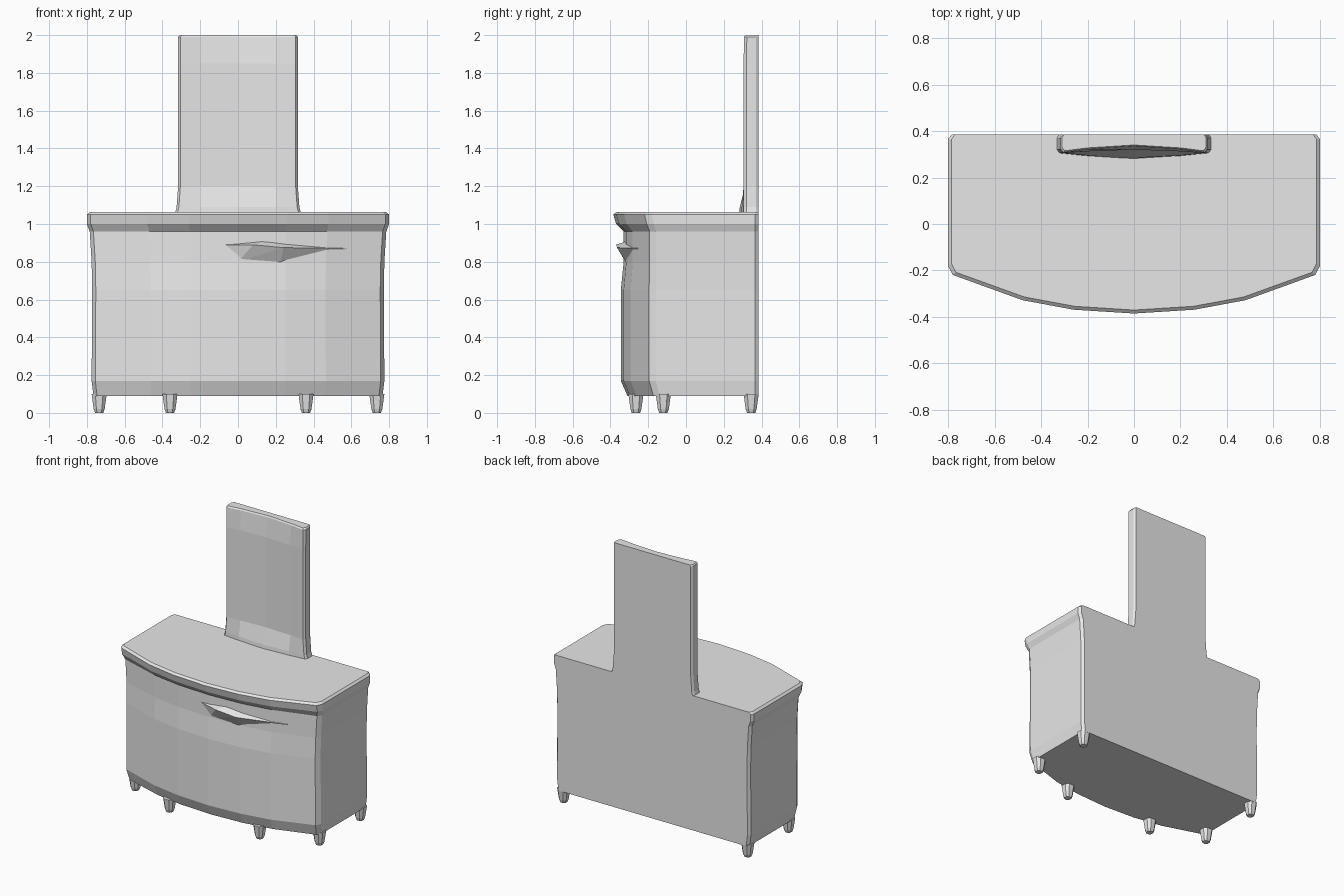
import bpy, bmesh

if "Cube" in bpy.data.objects:
    bpy.data.objects.remove(bpy.data.objects["Cube"])

grey = bpy.data.materials.new("plain grey")
grey.diffuse_color = (0.8, 0.8, 0.8, 1)
grey.use_nodes = True
grey.node_tree.nodes["Principled BSDF"].inputs["Base Color"].default_value = grey.diffuse_color


def finish(name, bm):
    bmesh.ops.recalc_face_normals(bm, faces=bm.faces)
    mesh = bpy.data.meshes.new(name)
    bm.to_mesh(mesh)
    bm.free()
    mesh.materials.append(grey)
    obj = bpy.data.objects.new(name, mesh)
    bpy.context.collection.objects.link(obj)
    return obj


def loft(name, rings):
    """Skin a stack of equal-length closed outlines and cap both ends."""
    bm = bmesh.new()
    rows = [[bm.verts.new(p) for p in ring] for ring in rings]
    n = len(rows[0])
    for a, b in zip(rows, rows[1:]):
        for i in range(n):
            j = (i + 1) % n
            bm.faces.new((a[i], a[j], b[j], b[i]))
    bm.faces.new(rows[0][::-1])
    bm.faces.new(rows[-1])
    return finish(name, bm)


def mirrored(half):
    """Outline from its right half, listed from the back to the front centre."""
    return half + [(-x, y, z) for x, y, z in half[-2::-1]]


# Bow-fronted plan: straight back and sides, curved front
BOW = [(1.0, 0.0), (0.975, 0.19), (0.6, 0.72), (0.325, 0.92), (0, 1.0)]


def bow_ring(z, half_width, side, front):
    half = [(half_width - 0.015, 0.385, z), (half_width, 0.365, z)]
    half += [(half_width * u, side + (front - side) * v, z) for u, v in BOW]
    return mirrored(half)


# Cabinet with an overhanging, slightly rounded top
loft("cabinet", [bow_ring(*r) for r in (
    (0.09, 0.765, -0.14, -0.31),
    (0.17, 0.775, -0.16, -0.345),
    (0.65, 0.772, -0.16, -0.345),
    (0.80, 0.775, -0.16, -0.33),
    (0.96, 0.785, -0.16, -0.33),
    (1.00, 0.80, -0.17, -0.37),
    (1.05, 0.80, -0.18, -0.385),
    (1.063, 0.785, -0.17, -0.37))])


# Back panel with a hollow front and a flared foot
def panel_ring(z, half_width, edge, middle):
    return mirrored([(half_width - 0.01, 0.385, z), (half_width, 0.37, z),
                     (half_width, edge + 0.015, z), (half_width - 0.012, edge, z),
                     (0.2, (edge + middle) / 2, z), (0, middle, z)])


loft("back_panel", [panel_ring(*r) for r in (
    (1.05, 0.335, 0.305, 0.28),
    (1.09, 0.325, 0.305, 0.285),
    (1.20, 0.317, 0.305, 0.32),
    (1.85, 0.317, 0.305, 0.32),
    (1.99, 0.317, 0.307, 0.335),
    (2.00, 0.310, 0.315, 0.34))])

# Faceted pull that tapers into the front
bm = bmesh.new()
for p in ((-0.12, -0.31, 0.89), (0.58, -0.25, 0.87), (0.08, -0.37, 0.89),
          (0.24, -0.365, 0.875), (0.15, -0.30, 0.915), (0.22, -0.30, 0.77),
          (0.0, -0.32, 0.80)):
    bm.verts.new(p)
bmesh.ops.convex_hull(bm, input=bm.verts)
finish("front_pull", bm)

# Six short tapered feet
FEET = [("back_foot", 0.735, 0.345), ("corner_foot", 0.735, -0.12),
        ("front_foot", 0.36, -0.265)]
for name, x, y in FEET:
    for side, s in (("right", 1), ("left", -1)):
        def square(z, r, dy=0.0):
            return [(s * x + a * r, y + dy + b * r, z) for a, b in
                    ((-1, -0.5), (-0.5, -1), (0.5, -1), (1, -0.5),
                     (1, 0.5), (0.5, 1), (-0.5, 1), (-1, 0.5))]
        loft(f"{name}_{side}", [square(0, 0.022), square(0.02, 0.029),
                                square(0.10, 0.04)])
